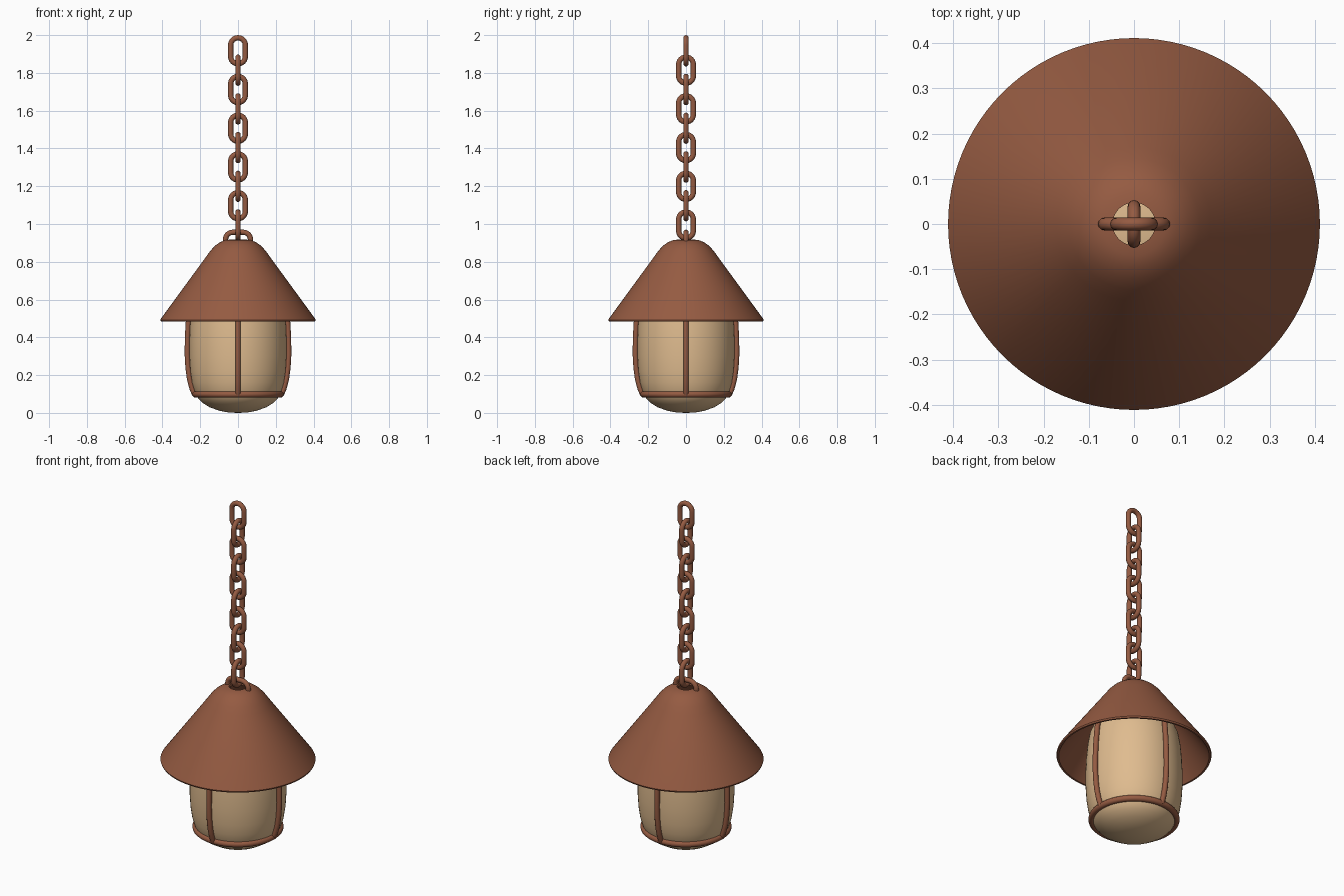
import bpy, bmesh, math
from mathutils import Vector

if "Cube" in bpy.data.objects:
    bpy.data.objects.remove(bpy.data.objects["Cube"])


def material(name, rgb):
    m = bpy.data.materials.new(name)
    m.diffuse_color = (*rgb, 1)
    m.use_nodes = True
    m.node_tree.nodes["Principled BSDF"].inputs["Base Color"].default_value = m.diffuse_color
    return m


COPPER = material("copper brown", (0.30, 0.104, 0.054))
GLASS = material("warm cream glass", (0.74, 0.50, 0.275))


def smooth(ob, angle=35):
    bpy.ops.object.select_all(action='DESELECT')
    ob.select_set(True)
    bpy.context.view_layer.objects.active = ob
    bpy.ops.object.shade_smooth_by_angle(angle=math.radians(angle))


def lathe(name, profile, mat, closed=False, steps=64):
    """Revolve (radius, z) points around z."""
    bm = bmesh.new()
    vs = [bm.verts.new((r, 0, z)) for r, z in profile]
    pairs = list(zip(vs, vs[1:])) + ([(vs[-1], vs[0])] if closed else [])
    edges = [bm.edges.new(p) for p in pairs]
    bmesh.ops.spin(bm, geom=vs + edges, cent=(0, 0, 0), axis=(0, 0, 1),
                   angle=2 * math.pi, steps=steps, use_merge=True)
    bmesh.ops.remove_doubles(bm, verts=bm.verts, dist=1e-5)
    bmesh.ops.recalc_face_normals(bm, faces=bm.faces)
    me = bpy.data.meshes.new(name)
    bm.to_mesh(me)
    bm.free()
    ob = bpy.data.objects.new(name, me)
    bpy.context.collection.objects.link(ob)
    me.materials.append(mat)
    smooth(ob)
    return ob


def tube(name, points, radius, mat, cyclic=False):
    """Round bar along a path, turned into a mesh."""
    cu = bpy.data.curves.new(name, 'CURVE')
    cu.dimensions = '3D'
    cu.bevel_depth = radius
    cu.bevel_resolution = 4
    cu.use_fill_caps = True
    sp = cu.splines.new('POLY')
    sp.points.add(len(points) - 1)
    for p, co in zip(sp.points, points):
        p.co = (*co, 1)
    sp.use_cyclic_u = cyclic
    ob = bpy.data.objects.new(name, cu)
    bpy.context.collection.objects.link(ob)
    cu.materials.append(mat)
    bpy.ops.object.select_all(action='DESELECT')
    ob.select_set(True)
    bpy.context.view_layer.objects.active = ob
    bpy.ops.object.convert(target='MESH')
    smooth(bpy.context.view_layer.objects.active, 50)


# Chain links, alternately turned by a quarter
R, HALF, SPACING, N = 0.014, 0.083, 0.1025, 10
bend = 0.039
straight = HALF - R - bend
for i in range(N):
    zc = 2.0 - HALF - i * SPACING
    pts = []
    for side in (1, -1):
        for k in range(13):
            a = math.pi * k / 12 + (0 if side > 0 else math.pi)
            u, z = bend * math.cos(a), zc + side * straight + bend * math.sin(a)
            pts.append((u, 0, z) if i % 2 == 0 else (0, u, z))
    tube(f"chain_link_{i + 1}", pts, R, COPPER, True)

# Hanging loop on top of the shade
loop = [(0.066, 0, 0.89)]
for sx, start in ((1, 0), (-1, 90)):
    for k in range(7):
        a = math.radians(start + 15 * k)
        loop.append((sx * 0.028 + 0.038 * math.cos(a), 0, 0.918 + 0.038 * math.sin(a)))
loop.append((-0.066, 0, 0.89))
tube("hanging_loop", loop, R, COPPER)

# Hollow conical shade with rounded crown and a small hole
lathe("shade", [
    (0.047, 0.917), (0.07, 0.914), (0.095, 0.904), (0.12, 0.886), (0.145, 0.86),
    (0.17, 0.825), (0.408, 0.499), (0.411, 0.493), (0.408, 0.485), (0.398, 0.485),
    (0.158, 0.815), (0.137, 0.845), (0.112, 0.872), (0.09, 0.889), (0.068, 0.899),
    (0.047, 0.902)], COPPER, closed=True, steps=96)

# Barrel-shaped glass with domed ends
glass = [(0.0, 0.005), (0.05, 0.007), (0.10, 0.016), (0.15, 0.033), (0.19, 0.056),
         (0.213, 0.08), (0.23, 0.115), (0.243, 0.16), (0.252, 0.22), (0.257, 0.30),
         (0.257, 0.38), (0.254, 0.46), (0.247, 0.54), (0.235, 0.61), (0.21, 0.67),
         (0.16, 0.72), (0.08, 0.75), (0.0, 0.757)]
lathe("glass_shade", glass, GLASS)

# Ring round the bottom
lathe("bottom_ring", [(0.225 + 0.017 * math.cos(a), 0.098 + 0.017 * math.sin(a))
                      for a in (2 * math.pi * k / 12 for k in range(12))],
      COPPER, closed=True)

# Four bent ribs
rib = [(0.228, 0.095), (0.243, 0.13), (0.256, 0.18), (0.264, 0.24), (0.268, 0.31),
       (0.267, 0.39), (0.263, 0.47), (0.256, 0.55), (0.246, 0.63), (0.235, 0.69)]
for i in range(4):
    c, s = [(1, 0), (0, 1), (-1, 0), (0, -1)][i]
    tube(f"rib_{i + 1}", [(r * c, r * s, z) for r, z in rib], 0.0145, COPPER)

# Set the model down on z = 0
for ob in bpy.data.objects:
    if ob.name == "glass_shade":
        for v in ob.data.vertices:
            if v.co.z < 0.08:
                v.co.z -= 0.005 * (0.08 - v.co.z) / 0.075
